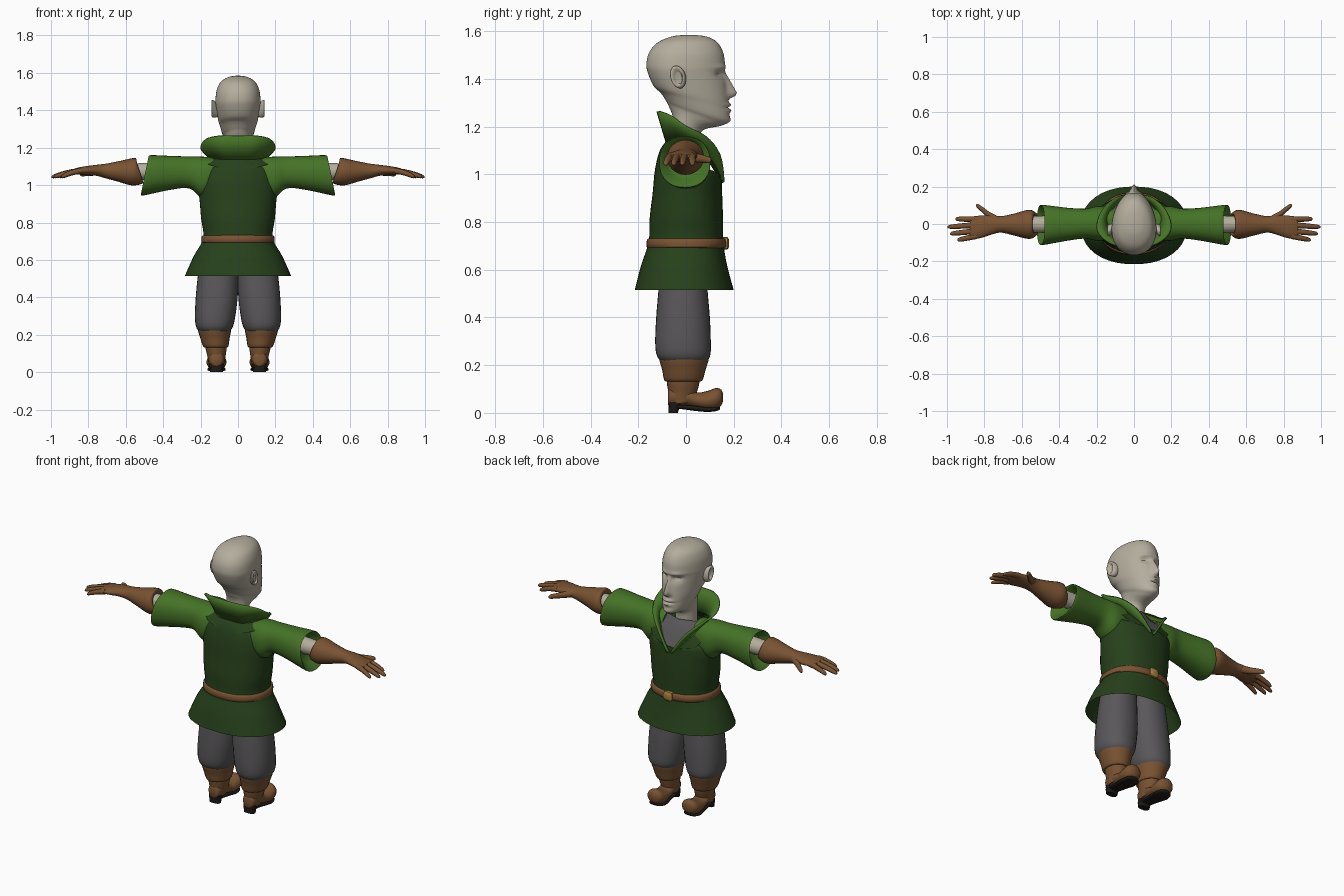
import bpy, bmesh
from math import sin, cos, pi, exp
from mathutils import Vector


def mat(name, r, g, b):
    m = bpy.data.materials.new(name)
    m.diffuse_color = (r, g, b, 1)
    return m


DARK = mat("dark green", 0.02, 0.052, 0.011)
GREEN = mat("green", 0.06, 0.17, 0.02)
SKIN = mat("pale", 0.46, 0.42, 0.34)
CLOTH = mat("grey cloth", 0.10, 0.095, 0.10)
LEATHER = mat("leather", 0.19, 0.085, 0.032)
SOLE = mat("sole", 0.012, 0.01, 0.008)
BRASS = mat("brass", 0.4, 0.22, 0.05)


def spline(rows, n):
    """Catmull-Rom resampling of tuples of numbers."""
    out = []
    for i in range(len(rows) - 1):
        a, b = rows[max(i - 1, 0)], rows[i]
        c, d = rows[i + 1], rows[min(i + 2, len(rows) - 1)]
        for k in range(n):
            t = k / n
            out.append([0.5 * (2 * q + (r - p) * t + (2 * p - 5 * q + 4 * r - s) * t * t
                               + (3 * q - p - 3 * r + s) * t ** 3)
                        for p, q, r, s in zip(a, b, c, d)])
    return out + [list(rows[-1])]


def finish(name, bm, material, mirror, angle=50):
    bmesh.ops.recalc_face_normals(bm, faces=bm.faces)
    me = bpy.data.meshes.new(name)
    bm.to_mesh(me)
    bm.free()
    ob = bpy.data.objects.new(name, me)
    bpy.context.collection.objects.link(ob)
    me.materials.append(material)
    if mirror:
        ob.modifiers.new("mirror", "MIRROR")
    bpy.ops.object.select_all(action='DESELECT')
    ob.select_set(True)
    bpy.context.view_layer.objects.active = ob
    bpy.ops.object.shade_smooth_by_angle(angle=angle * pi / 180)
    return ob


def loft(name, rings, material, mirror=False, seg=24, sub=4, p=2, egg=0, caps=(True, True), shape=None):
    """Skin over rings given as centre + two half-axis vectors (9 numbers)."""
    bm = bmesh.new()
    loops = []
    for r in spline(rings, sub):
        c, u, v = Vector(r[:3]), Vector(r[3:6]), Vector(r[6:])
        loop = []
        for i in range(seg):
            a = 2 * pi * i / seg
            k = (abs(cos(a)) ** p + abs(sin(a)) ** p) ** (-1 / p)
            co = c + u * cos(a) * k * (1 - egg * sin(a)) + v * sin(a) * k
            loop.append(bm.verts.new(shape(co) if shape else co))
        loops.append(loop)
    for a, b in zip(loops, loops[1:]):
        for i in range(seg):
            j = (i + 1) % seg
            bm.faces.new((a[i], a[j], b[j], b[i]))
    if caps[0]:
        bm.faces.new(loops[0])
    if caps[1]:
        bm.faces.new(loops[-1])
    return finish(name, bm, material, mirror)


def up(hx, yb, zb, yf, zf, cx=0):   # ring for parts running upward
    return (cx, (yb + yf) / 2, (zb + zf) / 2, hx, 0, 0, 0, (yf - yb) / 2, (zf - zb) / 2)


def side(x, yb, yf, zb, zt, slant=0):   # ring for parts running along x
    return (x, (yb + yf) / 2, (zb + zt) / 2, 0, (yf - yb) / 2, 0, slant, 0, (zt - zb) / 2)


def fore(y, hx, zb, zt, cx=0.115):   # ring for parts running along y
    return (cx, y, (zb + zt) / 2, hx, 0, 0, 0, 0, (zt - zb) / 2)


def patch(name, rows, material, thick=0):
    rows = [spline(r, 4) for r in rows]
    bm = bmesh.new()
    vs = [[bm.verts.new(q) for q in r] for r in rows]
    for a, b in zip(vs, vs[1:]):
        for i in range(len(a) - 1):
            bm.faces.new((a[i], a[i + 1], b[i + 1], b[i]))
    ob = finish(name, bm, material, True)
    if thick:
        ob.modifiers.new("solid", "SOLIDIFY").thickness = thick
    return ob


# head with sculpted face
def face(co):
    if co.y < 0.08:
        return co
    x, z = abs(co.x), co.z

    def g(px, pz, sx, sz):
        return exp(-((x - px) / sx) ** 2 - ((z - pz) / sz) ** 2)
    t = (1.435 - z) / 0.10
    ridge = t if 0 < t <= 1 else (max(0, 1 - (t - 1) * 5) if t > 1 else 0)
    dy = 0.042 * ridge * exp(-(x / (0.010 + 0.008 * max(0, min(t, 1)))) ** 2)   # nose
    dy -= 0.022 * g(0.043, 1.418, 0.024, 0.016)                   # eye sockets
    dy += 0.009 * g(0.043, 1.412, 0.016, 0.008)                   # lids
    dy += 0.006 * g(0.04, 1.45, 0.035, 0.010)                     # brow
    dy += 0.010 * (g(0, 1.292, 0.03, 0.008) + g(0, 1.268, 0.026, 0.008))   # lips
    dy -= 0.008 * g(0, 1.28, 0.035, 0.004)
    dy += 0.006 * g(0, 1.228, 0.03, 0.012)                        # chin
    return co + Vector((0, dy, 0))


loft("head", [up(.06, -.06, 1.10, .06, 1.10), up(.062, -.055, 1.23, .065, 1.18),
              up(.07, -.072, 1.285, .15, 1.205), up(.082, -.085, 1.31, .18, 1.225),
              up(.094, -.105, 1.34, .18, 1.275), up(.105, -.135, 1.37, .177, 1.32),
              up(.117, -.158, 1.42, .164, 1.42), up(.119, -.166, 1.46, .164, 1.455),
              up(.112, -.155, 1.51, .156, 1.51), up(.09, -.12, 1.552, .130, 1.555),
              up(.05, -.06, 1.578, .085, 1.578), up(.01, .0, 1.585, .03, 1.585)],
     SKIN, seg=96, sub=8, p=2.1, egg=0.13, shape=face)
loft("ear", [(.108, -.02, 1.40, 0, .020, 0, 0, .004, .035), (.125, -.028, 1.405, 0, .028, 0, 0, -.004, .045),
             (.138, -.036, 1.41, 0, .030, 0, 0, -.006, .046), (.142, -.036, 1.41, 0, .022, 0, 0, -.004, .036),
             (.132, -.03, 1.405, 0, .013, 0, 0, -.003, .024)], SKIN, True, seg=20, sub=3)

# tunic body and flared skirt
loft("tunic", [up(.284, -.215, .515, .200, .515), up(.237, -.188, .62, .172, .62),
               up(.186, -.157, .715, .157, .715), up(.197, -.152, .82, .155, .82),
               up(.205, -.14, .92, .152, .91), up(.212, -.13, 1.02, .148, .96),
               up(.195, -.11, 1.10, .146, 1.0), up(.13, -.075, 1.15, .143, .985)],
     DARK, seg=40, p=2.2, caps=(False, False))

# neckline: yoke, upright collar, undershirt in the V
base = [(0, -.075, 1.14), (.07, -.07, 1.14), (.12, -.03, 1.145), (.135, .02, 1.135),
        (.115, .075, 1.10), (.06, .125, 1.03), (.003, .150, .97)]
outer = [(0, -.112, 1.265), (.10, -.105, 1.265), (.172, -.06, 1.247), (.194, 0, 1.205),
         (.155, .085, 1.16), (.085, .14, 1.09), (.008, .162, .975)]
low = [(0, -.108, 1.09), (.08, -.108, 1.09), (.16, -.075, 1.11), (.2, .02, 1.13),
       (.165, .095, 1.05), (.10, .135, .98), (0, .152, .93)]
mid = [[a * .45 + b * .55 for a, b in zip(p, q)] for p, q in zip(base, outer)]
mid = [(x * .97, y, z) for x, y, z in mid]
patch("collar", [base, mid, outer], GREEN, 0.012)
patch("yoke", [base, low], DARK)
patch("undershirt", [base[3:], [(0, .072, 1.14), (0, .098, 1.08), (0, .122, 1.02), (0, .146, .965)]], CLOTH)

# belt and buckle
loft("belt", [up(.184, -.155, .69, .158, .69), up(.196, -.165, .695, .168, .695),
              up(.194, -.164, .725, .167, .725), up(.183, -.155, .732, .157, .732)],
     LEATHER, seg=40, sub=2, p=2.2, caps=(False, False))
loft("buckle", [fore(.155, .028, .685, .737, 0), fore(.174, .028, .685, .737, 0),
                fore(.18, .018, .695, .727, 0)], BRASS, seg=16, sub=1, p=5)

# sleeves, hollow at the cuff, with forearms inside
loft("sleeve", [side(.10, -.075, .085, .98, 1.145), side(.19, -.09, .095, .935, 1.152),
                side(.26, -.078, .082, .982, 1.153), side(.36, -.09, .087, .975, 1.156),
                side(.485, -.112, .102, .945, 1.16, -.02), side(.492, -.104, .094, .955, 1.15, -.02),
                side(.45, -.07, .06, .99, 1.13, -.02)], GREEN, True, seg=28, p=2.3)
loft("forearm", [side(.42, -.05, .046, 1.025, 1.122), side(.57, -.044, .042, 1.03, 1.115)], SKIN, True, sub=1)

# gloves: gauntlet with palm, then fingers and thumb
loft("gauntlet", [side(.535, -.045, .045, 1.03, 1.11, .015), side(.525, -.062, .058, 1.01, 1.13, .018),
                  side(.56, -.08, .076, .998, 1.145, -.005), side(.64, -.062, .056, 1.018, 1.127),
                  side(.71, -.046, .042, 1.037, 1.114), side(.76, -.056, .048, 1.05, 1.108),
                  side(.82, -.075, .045, 1.054, 1.10), side(.862, -.078, .04, 1.058, 1.092),
                  side(.878, -.07, .03, 1.065, 1.085)], LEATHER, True)
# base y, tip x, tip y for each finger
for i, (y0, x1, y1) in enumerate([(.025, .955, .027), (-.005, .997, -.016), (-.037, .984, -.052), (-.064, .945, -.086)]):
    rings = []
    for t, r in [(0, .016), (.35, .015), (.7, .0135), (.93, .010), (1, .003)]:
        x, y, z = .84 + (x1 - .84) * t, y0 + (y1 - y0) * t, 1.076 - .033 * t ** 1.5
        rings.append(side(x, y - r, y + r, z - r, z + r))
    loft("finger_%d" % (i + 1), rings, LEATHER, True, seg=12, sub=3)
loft("thumb", [side(.735, .0, .045, 1.055, 1.10), side(.775, .026, .066, 1.05, 1.088),
               side(.81, .06, .092, 1.048, 1.08), side(.835, .082, .107, 1.047, 1.073),
               side(.845, .095, .104, 1.053, 1.064)], LEATHER, True, seg=12)

# baggy trousers
loft("trouser_leg", [up(.095, -.105, .64, .085, .64, .10), up(.107, -.115, .52, .09, .52, .107),
                     up(.112, -.125, .40, .10, .40, .114), up(.107, -.129, .29, .104, .29, .123),
                     up(.095, -.12, .235, .10, .235, .126), up(.068, -.09, .205, .075, .205, .124)],
     CLOTH, True, seg=28, p=2.2)

# boots: cuff, shaft, foot, sole and heel
loft("boot_cuff", [up(.07, -.09, .25, .08, .25, .125), up(.089, -.112, .232, .096, .232, .126),
                   up(.078, -.10, .18, .082, .18, .123), up(.066, -.09, .135, .068, .135, .119),
                   up(.05, -.07, .138, .05, .138, .118)], LEATHER, True)
loft("boot_shaft", [up(.06, -.08, .17, .06, .17, .118), up(.056, -.08, .125, .056, .125, .117),
                    up(.048, -.073, .08, .045, .085, .115), up(.04, -.07, .035, .03, .045, .115)], LEATHER, True)
loft("boot_foot", [fore(-.076, .02, .035, .09), fore(-.06, .038, .025, .115), fore(0, .043, .028, .11),
                   fore(.045, .046, .02, .086), fore(.09, .053, .010, .092), fore(.125, .051, .014, .104),
                   fore(.147, .037, .03, .098), fore(.156, .012, .052, .08)], LEATHER, True)
loft("boot_sole", [fore(-.07, .03, .02, .036), fore(-.02, .036, .016, .034), fore(.04, .042, .008, .03),
                   fore(.09, .049, .004, .024), fore(.13, .038, .008, .026), fore(.143, .012, .016, .026)],
     SOLE, True, p=3)
loft("boot_heel", [up(.034, -.073, 0, -.034, 0, .115), up(.038, -.073, .045, -.02, .045, .115)],
     SOLE, True, seg=16, sub=1, p=3)
